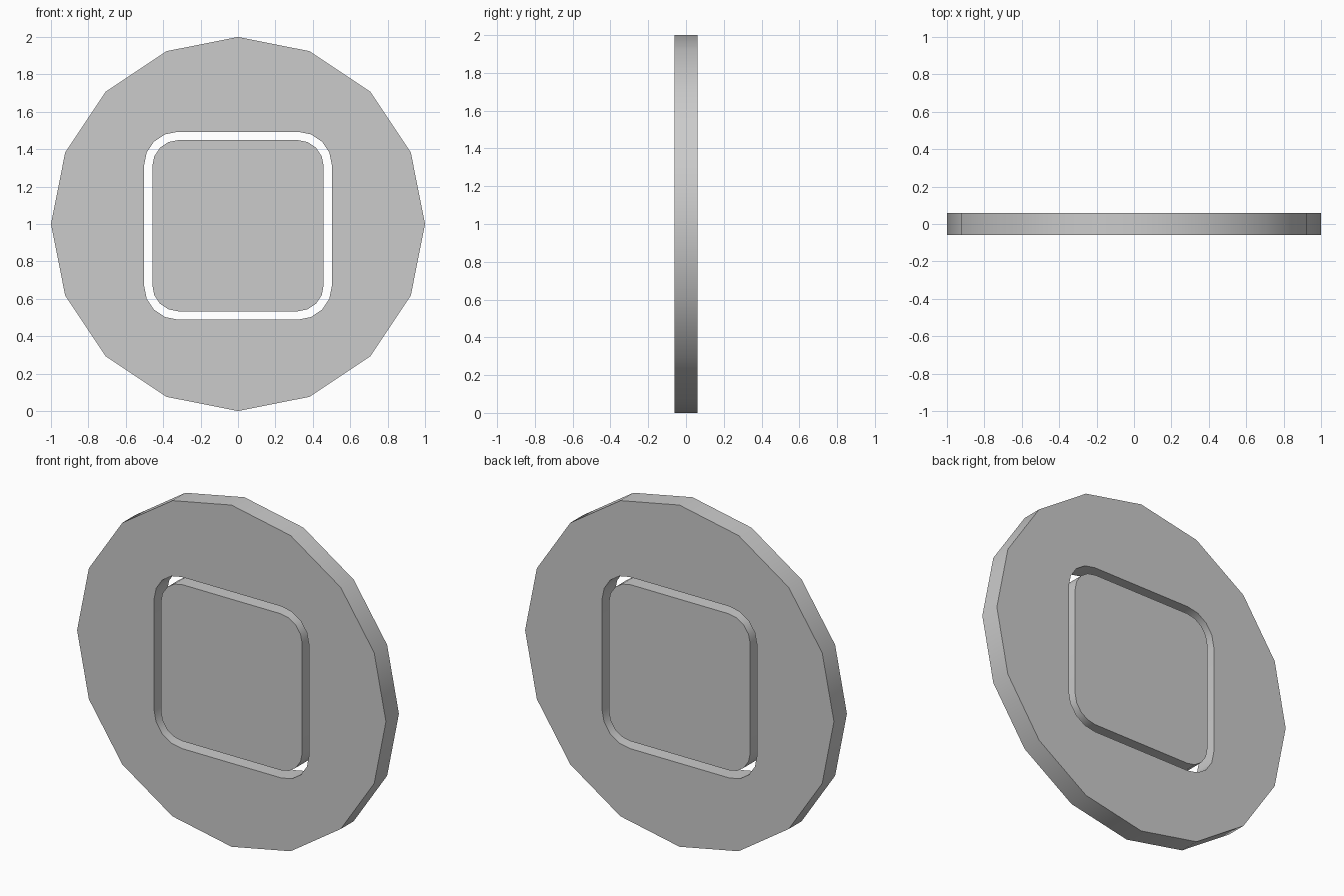
import bpy, bmesh
from math import sin, cos, pi

if "Cube" in bpy.data.objects:
    bpy.data.objects.remove(bpy.data.objects["Cube"])

THICKNESS = 0.12


def polygon(radius, sides, cz):
    return [(radius * cos(2 * pi * i / sides), cz + radius * sin(2 * pi * i / sides))
            for i in range(sides)]


def rounded_square(half, radius, cz, segments=4):
    points = []
    for corner, (sx, sz) in enumerate([(1, 1), (-1, 1), (-1, -1), (1, -1)]):
        for i in range(segments + 1):
            a = (corner + i / segments) * pi / 2
            points.append((sx * (half - radius) + radius * cos(a),
                           cz + sz * (half - radius) + radius * sin(a)))
    return points


def plate(name, outlines):
    """Fill flat outlines in the XZ plane and thicken evenly about y = 0."""
    bm = bmesh.new()
    edges = []
    for outline in outlines:
        verts = [bm.verts.new((x, 0, z)) for x, z in outline]
        edges += [bm.edges.new((v, verts[i - 1])) for i, v in enumerate(verts)]
    bmesh.ops.triangle_fill(bm, edges=edges, use_beauty=True, normal=(0, -1, 0))
    bmesh.ops.recalc_face_normals(bm, faces=bm.faces[:])
    mesh = bpy.data.meshes.new(name)
    bm.to_mesh(mesh)
    bm.free()
    obj = bpy.data.objects.new(name, mesh)
    bpy.context.collection.objects.link(obj)
    mod = obj.modifiers.new("thickness", 'SOLIDIFY')
    mod.thickness = THICKNESS
    mod.offset = 0
    bpy.ops.object.select_all(action='DESELECT')
    obj.select_set(True)
    bpy.context.view_layer.objects.active = obj
    bpy.ops.object.modifier_apply(modifier=mod.name)
    bpy.ops.object.shade_smooth_by_angle(angle=pi / 6)
    return obj


# Sixteen-sided disc with a rounded square opening
plate("outer_disc", [polygon(1.0, 16, 1.0), rounded_square(0.502, 0.18, 0.991)])

# Loose panel inside the opening, leaving a narrow gap
plate("centre_panel", [rounded_square(0.458, 0.14, 0.991)])
